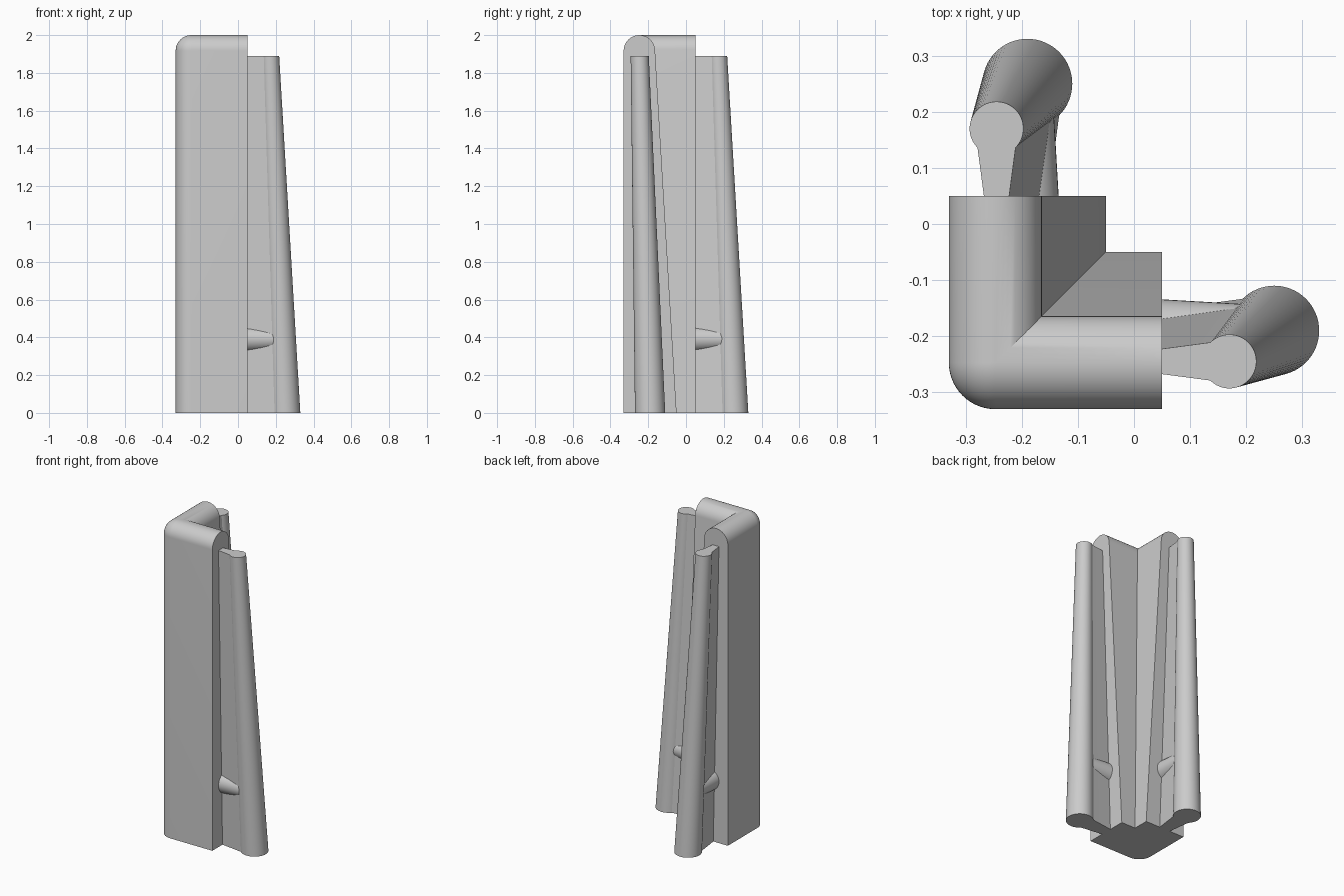
import bpy, bmesh, math
from mathutils import Matrix, Vector

if "Cube" in bpy.data.objects:
    bpy.data.objects.remove(bpy.data.objects["Cube"], do_unlink=True)

grey = bpy.data.materials.new("plain_grey")
grey.use_nodes = True
colour = (0.6, 0.6, 0.6, 1)
grey.diffuse_color = colour
grey.node_tree.nodes["Principled BSDF"].inputs["Base Color"].default_value = colour


def finish(bm, name, swap=False):
    """Turn a bmesh into a smooth-by-angle object, optionally mirrored across the diagonal."""
    if swap:
        for v in bm.verts:
            v.co.x, v.co.y = v.co.y, v.co.x
    bmesh.ops.recalc_face_normals(bm, faces=bm.faces)
    mesh = bpy.data.meshes.new(name)
    bm.to_mesh(mesh)
    bm.free()
    mesh.materials.append(grey)
    obj = bpy.data.objects.new(name, mesh)
    bpy.context.collection.objects.link(obj)
    bpy.ops.object.select_all(action='DESELECT')
    obj.select_set(True)
    bpy.context.view_layer.objects.active = obj
    bpy.ops.object.shade_smooth_by_angle(angle=math.radians(30))


def bridge(bm, rings):
    """Skin closed rings of equal length and cap both ends."""
    rings = [[bm.verts.new(p) for p in ring] for ring in rings]
    count = len(rings[0])
    for a, b in zip(rings, rings[1:]):
        for i in range(count):
            j = (i + 1) % count
            bm.faces.new((a[i], a[j], b[j], b[i]))
    bm.faces.new(rings[0])
    bm.faces.new(rings[-1])


# Corner block: tapered wall with an arched top, swept round a rounded corner
OUTER, FOOT, END, R = -0.33, -0.05, 0.05, 0.083
MID, SPRING, STEPS = OUTER + R, 2 - R, 14
LEAN = math.radians(3.4)
angles = [math.pi - math.pi / 2 * i / STEPS for i in range(STEPS)]
angles += [math.pi / 2 + (LEAN - math.pi / 2) * i / STEPS for i in range(STEPS + 1)]
profile = [(MID, 0), (OUTER, 0)]
profile += [(MID + R * math.cos(a), SPRING + R * math.sin(a)) for a in angles]
profile.append((FOOT, 0))


def corner_point(d, z, turn):
    r = MID - d
    if r <= 1e-6:
        return (d, d, z)
    return (MID - r * math.sin(turn), MID - r * math.cos(turn), z)


stations = [[(END, d, z) for d, z in profile]]
for k in range(STEPS + 1):
    stations.append([corner_point(d, z, math.pi / 2 * k / STEPS) for d, z in profile])
stations.append([(d, END, z) for d, z in profile])
bm = bmesh.new()
bridge(bm, stations)
bmesh.ops.remove_doubles(bm, verts=bm.verts, dist=1e-5)
finish(bm, "corner_block")


# Connector rails: a keyhole outline that shrinks and shifts towards the top
def keyhole(scale, y, z, segments=48):
    start = math.radians(135)
    pts = [(-0.01, -0.0365), (0, -0.0375)]
    for i in range(segments + 1):
        a = -start + 2 * start * i / segments
        pts.append((0.2 + 0.08 * math.cos(a), 0.08 * math.sin(a)))
    pts += [(0, 0.0375), (-0.01, 0.0365)]
    return [(END + px * scale, y + py * scale, z) for px, py in pts]


for side, swap in (("left", False), ("back", True)):
    bm = bmesh.new()
    bridge(bm, [keyhole(1, -0.19, 0), keyhole(0.6, -0.245, 1.89)])
    finish(bm, side + "_rail", swap)

    # Tapered peg running through the neck of the rail
    bm = bmesh.new()
    place = Matrix.Translation(Vector((0.1225, -0.201, 0.39))) @ Matrix.Rotation(math.pi / 2, 4, 'Y')
    bmesh.ops.create_cone(bm, cap_ends=True, segments=40, radius1=0.067,
                          radius2=0.058, depth=0.155, matrix=place)
    finish(bm, side + "_peg", swap)
